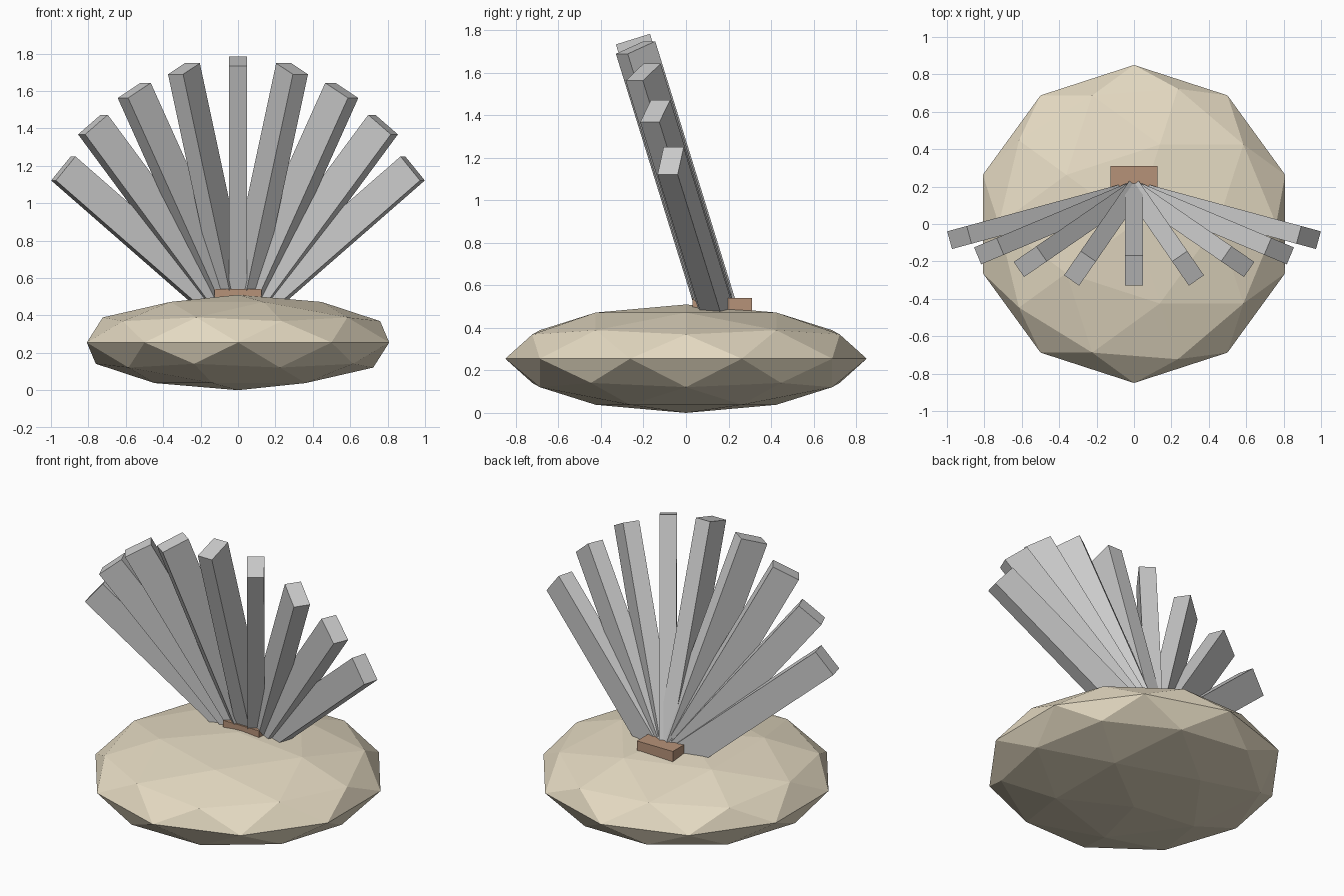
import bpy
import math
from mathutils import Vector

if "Cube" in bpy.data.objects:
    bpy.data.objects.remove(bpy.data.objects["Cube"])


def paint(obj, name, rgb):
    mat = bpy.data.materials.new(name)
    mat.diffuse_color = (*rgb, 1.0)
    mat.use_nodes = True
    mat.node_tree.nodes["Principled BSDF"].inputs["Base Color"].default_value = mat.diffuse_color
    obj.data.materials.append(mat)


def box(name, center, size):
    bpy.ops.mesh.primitive_cube_add(size=1, location=center)
    obj = bpy.context.object
    obj.name = name
    obj.scale = size
    return obj


# Flattened low-poly body
bpy.ops.mesh.primitive_ico_sphere_add(subdivisions=2, radius=0.85, location=(0, 0, 0.255))
body = bpy.context.object
body.name = "body"
body.scale.z = 0.3
paint(body, "cream", (0.78, 0.70, 0.54))

# Small block where the fan is rooted
root_block = box("fan_root", (0, 0.17, 0.50), (0.25, 0.28, 0.08))
paint(root_block, "brown", (0.47, 0.29, 0.19))

# Fan of nine bars: tips lie on a leaning arc, all start at one point inside the body
LEAN = 0.3
RADIUS = 1.027
STEP = math.radians(16.35)
start = Vector((0, 0.181, 0.37))
arc_center = Vector((0, 0.054, 0.777))

for i in range(-4, 5):
    a = i * STEP
    tip = arc_center + RADIUS * Vector(
        (math.sin(a), -math.cos(a) * math.sin(LEAN), math.cos(a) * math.cos(LEAN)))
    axis = tip - start
    bar = box(f"fan_bar_{i + 5}", (start + tip) / 2, (0.098, 0.168, axis.length))
    bar.rotation_mode = 'QUATERNION'
    bar.rotation_quaternion = axis.to_track_quat('Z', 'Y')
